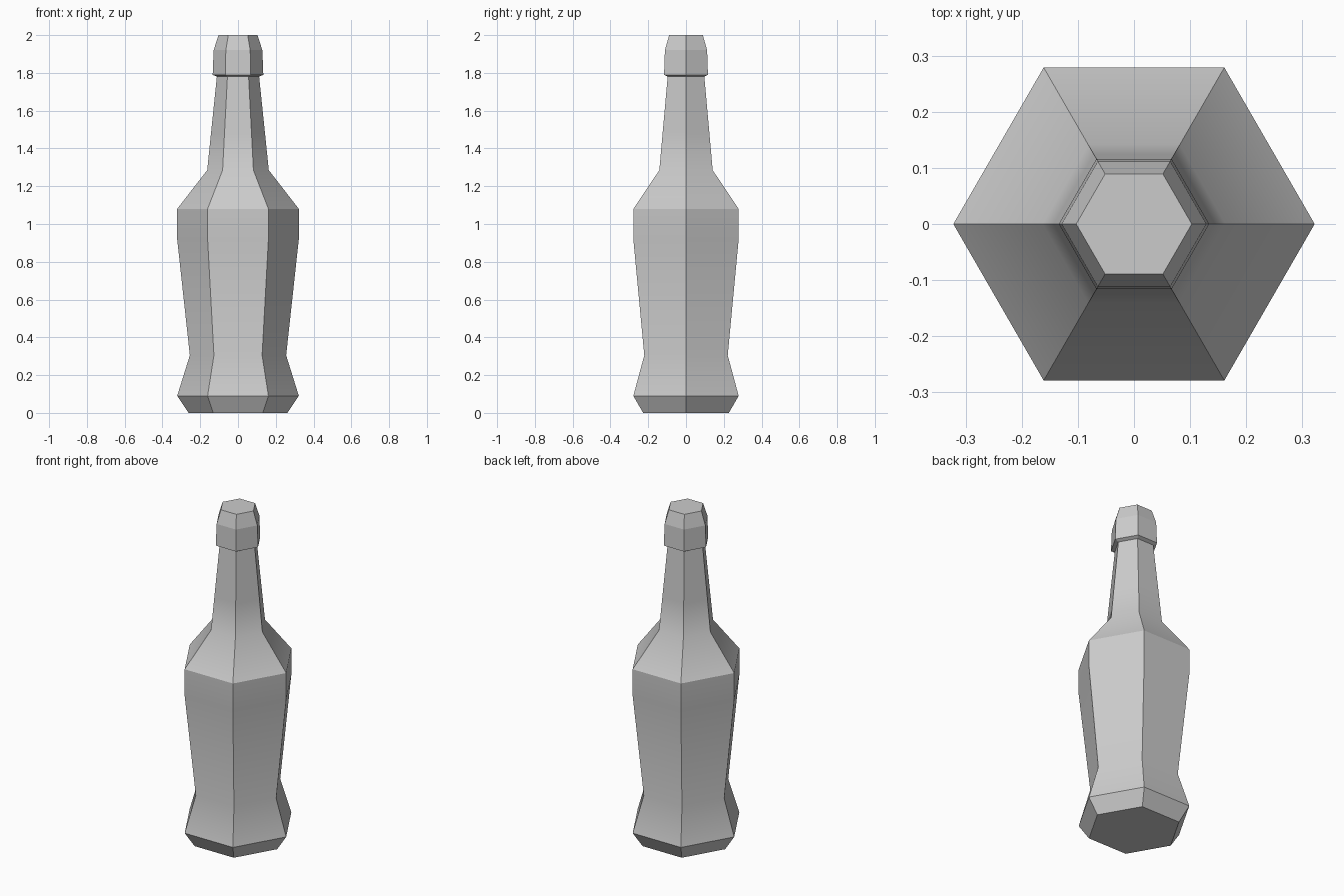
import bpy, bmesh, math

if "Cube" in bpy.data.objects:
    bpy.data.objects.remove(bpy.data.objects["Cube"])

SIDES = 6


def lathe(name, profile, angle, cap_bottom=False, cap_top=False):
    """Six-sided turned part from (radius, height) pairs."""
    bm = bmesh.new()
    rings = []
    for r, z in profile:
        rings.append([bm.verts.new((r * math.cos(i * math.tau / SIDES),
                                    r * math.sin(i * math.tau / SIDES), z))
                      for i in range(SIDES)])
    for low, high in zip(rings, rings[1:]):
        for i in range(SIDES):
            j = (i + 1) % SIDES
            bm.faces.new((low[i], low[j], high[j], high[i]))
    if cap_bottom:
        bm.faces.new(rings[0][::-1])
    if cap_top:
        bm.faces.new(rings[-1])
    mesh = bpy.data.meshes.new(name)
    bm.to_mesh(mesh)
    bm.free()
    obj = bpy.data.objects.new(name, mesh)
    bpy.context.collection.objects.link(obj)
    bpy.ops.object.select_all(action='DESELECT')
    obj.select_set(True)
    bpy.context.view_layer.objects.active = obj
    bpy.ops.object.shade_smooth_by_angle(angle=math.radians(angle))
    return obj


# Body with flared foot, waist, shoulder and lower neck
lathe("bottle_body", [(0.262, 0), (0.322, 0.09), (0.255, 0.305), (0.322, 0.92),
                      (0.322, 1.08), (0.163, 1.285), (0.143, 1.48)], 30, cap_bottom=True)
# Upper neck
lathe("bottle_neck", [(0.143, 1.48), (0.112, 1.78)], 30)
# Collar and closed top
lathe("bottle_cap", [(0.112, 1.78), (0.134, 1.79), (0.129, 1.92), (0.103, 2.0)],
      8, cap_top=True)
